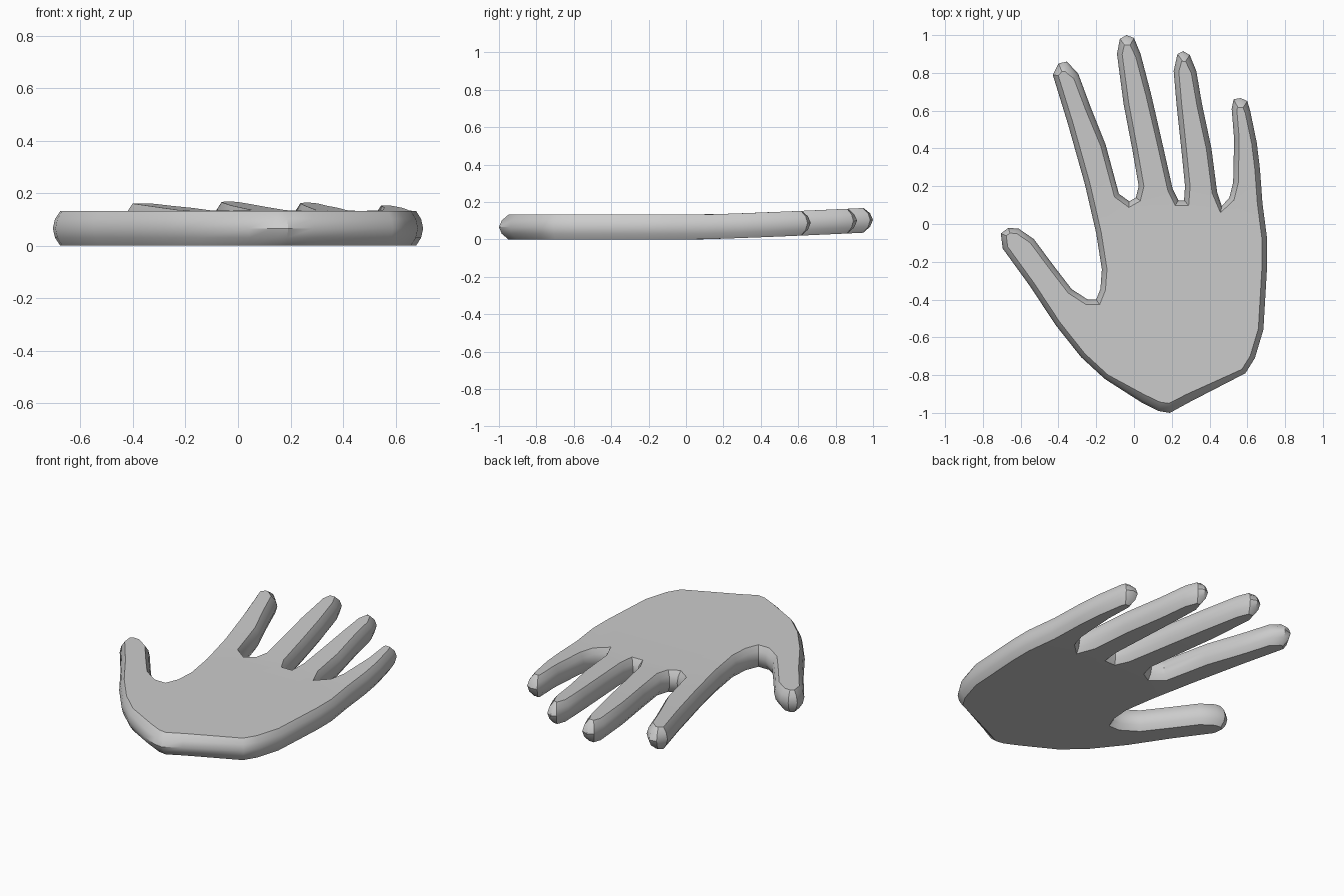
import bpy, bmesh, math
from mathutils import Vector
from mathutils.geometry import delaunay_2d_cdt

if "Cube" in bpy.data.objects:
    bpy.data.objects.remove(bpy.data.objects["Cube"])

# Widest outline of the hand seen from above, counter-clockwise from the wrist
wrist_edge = [(.13, -.99), (.19, -1), (.29, -.945), (.59, -.79), (.64, -.71),
              (.685, -.56), (.705, -.22), (.705, -.08), (.68, .11)]
little = [(.667, .29), (.65, .43), (.615, .6), (.6, .65), (.565, .667),
          (.527, .66), (.517, .61), (.53, .45), (.525, .22), (.505, .14), (.465, .095)]
ring = [(.44, .17), (.41, .4), (.36, .635), (.33, .81), (.295, .895), (.26, .915),
        (.23, .9), (.21, .81), (.225, .635), (.25, .4), (.27, .2), (.265, .125), (.235, .125)]
middle = [(.205, .185), (.145, .45), (.09, .69), (.035, .9), (0, .985), (-.04, 1),
          (-.075, .98), (-.09, .9), (-.055, .635), (-.01, .4), (.025, .2), (.01, .14), (-.025, .12)]
index = [(-.08, .16), (-.15, .42), (-.23, .62), (-.295, .795), (-.355, .86),
         (-.4, .85), (-.43, .79), (-.35, .53), (-.26, .21), (-.2, -.05), (-.17, -.24)]
thumb = [(-.178, -.345), (-.2, -.4), (-.245, -.4), (-.33, -.345), (-.43, -.215), (-.53, -.08),
         (-.61, -.025), (-.665, -.02), (-.705, -.05), (-.695, -.13), (-.55, -.33),
         (-.415, -.535), (-.28, -.705), (-.155, -.82), (.04, -.945)]
outline = [Vector(p) for p in wrist_edge + little + ring + middle + index + thumb]
n = len(outline)

# Rounded rim: inset from the outline, height
profile = [(.027, 0), (.008, .03), (0, .066), (.008, .102), (.027, .132)]


def inset(i, d):
    """Move an outline point inwards by d; fingertips and wrist taper more."""
    p = outline[i]
    a = (p - outline[i - 1]).normalized()
    b = (outline[(i + 1) % n] - p).normalized()
    na, nb = Vector((-a.y, a.x)), Vector((-b.y, b.x))
    m = (na + nb).normalized()
    m *= d / max(m.dot(na), .75)
    if p.y > .58 or p.y < -.9:
        m.y *= 1.8
    return p + m


def lift(y):
    """Fingers bend gently upwards."""
    return .036 * max(0, (y - .05) / .9) ** 1.2


bm = bmesh.new()
rings = []
for d, z in profile:
    row = []
    for i in range(n):
        p = inset(i, d)
        row.append(bm.verts.new((p.x, p.y, z + lift(p.y))))
    rings.append(row)

# Rim walls
for lo, hi in zip(rings, rings[1:]):
    for i in range(n):
        j = (i + 1) % n
        bm.faces.new((lo[i], lo[j], hi[j], hi[i]))

# Palm and back of the hand: fill the inset outline with triangles
flat = [inset(i, profile[0][0]) for i in range(n)]
edges = [(i, (i + 1) % n) for i in range(n)]
points, _, tris, origin, _, _ = delaunay_2d_cdt(flat, edges, [], 1, 1e-6)
for row, z, step in ((rings[-1], profile[-1][1], 1), (rings[0], 0, -1)):
    verts = [row[o[0]] if o else bm.verts.new((p.x, p.y, z + lift(p.y)))
             for p, o in zip(points, origin)]
    for t in tris:
        bm.faces.new([verts[k] for k in t][::step])
bmesh.ops.recalc_face_normals(bm, faces=bm.faces)

mesh = bpy.data.meshes.new("hand")
bm.to_mesh(mesh)
bm.free()
hand = bpy.data.objects.new("hand", mesh)
bpy.context.collection.objects.link(hand)
bpy.context.view_layer.objects.active = hand
hand.select_set(True)
bpy.ops.object.shade_smooth_by_angle(angle=math.radians(35))
